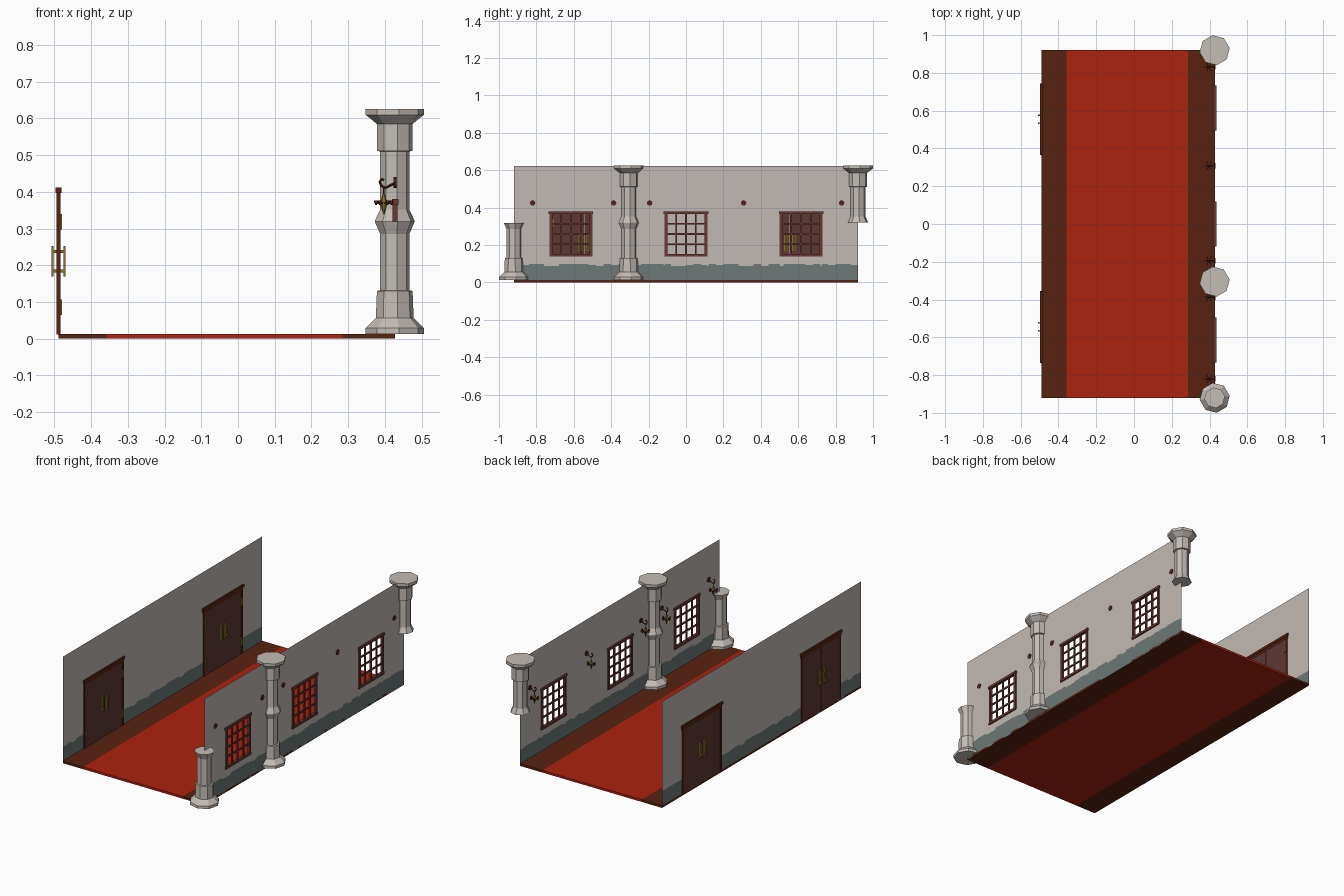
import bpy, bmesh, math, random
from mathutils import Matrix, Vector

if "Cube" in bpy.data.objects:
    bpy.data.objects.remove(bpy.data.objects["Cube"])

random.seed(4)


def mat(name, r, g, b):
    lin = lambda c: ((c / 255 + 0.055) / 1.055) ** 2.4 if c > 10 else c / 255 / 12.92
    m = bpy.data.materials.new(name)
    m.diffuse_color = (lin(r), lin(g), lin(b), 1)
    m.use_nodes = True
    m.node_tree.nodes["Principled BSDF"].inputs["Base Color"].default_value = m.diffuse_color
    return m


PLASTER = mat("plaster", 194, 185, 179)
STONE = mat("stone", 196, 188, 182)
DADO = mat("grey_green_dado", 108, 120, 118)
RED = mat("red_carpet", 172, 34, 15)
BOARD = mat("brown_floor", 87, 34, 15)
TRIM = mat("door_trim", 86, 34, 18)
LEAF = mat("door_wood", 92, 56, 52)
WINDOW = mat("window_wood", 104, 56, 50)
BRASS = mat("brass", 138, 116, 42)
IRON = mat("sconce_iron", 84, 36, 30)


def finish(name, bm, *mats):
    me = bpy.data.meshes.new(name)
    bm.to_mesh(me)
    bm.free()
    for m in mats:
        me.materials.append(m)
    ob = bpy.data.objects.new(name, me)
    bpy.context.collection.objects.link(ob)
    return ob


def box(bm, x0, x1, y0, y1, z0, z1):
    M = Matrix.Translation(((x0 + x1) / 2, (y0 + y1) / 2, (z0 + z1) / 2))
    bmesh.ops.create_cube(bm, size=1, matrix=M @ Matrix.Diagonal((x1 - x0, y1 - y0, z1 - z0, 1)))


def lathe(bm, cx, cy, profile, sides, turn=0.0):
    # stacked rings from (radius, z) pairs, capped at both ends
    rings = [[bm.verts.new((cx + r * math.cos(turn + i * math.tau / sides),
                            cy + r * math.sin(turn + i * math.tau / sides), z))
              for i in range(sides)] for r, z in profile]
    for a, b in zip(rings, rings[1:]):
        for i in range(sides):
            j = (i + 1) % sides
            bm.faces.new((a[i], a[j], b[j], b[i]))
    bm.faces.new(rings[0][::-1])
    bm.faces.new(rings[-1])


XL, XR, END, TOP = -0.489, 0.428, 0.92, 0.622
WIN_Y, WIN_Z, WIN_H = (-0.615, 0.0, 0.615), (0.147, 0.373), 0.112
DOOR_Y = (-0.545, 0.555)

# floor: carpet between two board strips
for name, a, b, m in (("left_boards", XL, -0.357, BOARD), ("carpet", -0.357, 0.286, RED),
                      ("right_boards", 0.286, XR, BOARD)):
    bm = bmesh.new()
    box(bm, a, b, -END, END, 0, 0.013)
    finish(name, bm, m)


# thin walls with a ragged painted dado and open windows
def wall(name, x, facing, windows):
    bm = bmesh.new()
    edges = [(y - WIN_H, y + WIN_H) for y in windows]
    ys = sorted({round(-END + i * 0.04, 4) for i in range(47)} | {round(e, 4) for p in edges for e in p})

    def quad(y0, y1, z0, z1, idx):
        vs = [bm.verts.new((x, y, z)) for y, z in ((y0, z0), (y1, z0), (y1, z1), (y0, z1))]
        bm.faces.new(vs if facing > 0 else vs[::-1]).material_index = idx

    for y0, y1 in zip(ys, ys[1:]):
        h = random.choice((0.088, 0.094, 0.098, 0.098))
        mid = (y0 + y1) / 2
        quad(y0, y1, 0, h, 1)
        if any(a < mid < b for a, b in edges):
            quad(y0, y1, h, WIN_Z[0], 0)
            quad(y0, y1, WIN_Z[1], TOP, 0)
        else:
            quad(y0, y1, h, TOP, 0)
    finish(name, bm, PLASTER, DADO)


wall("left_wall", XL, 1, ())
wall("right_wall", XR, -1, WIN_Y)

# windows: frame, head, sill and a grid of glazing bars
for n, cy in enumerate(WIN_Y):
    bm = bmesh.new()
    z0, z1 = 0.141, 0.374
    for s in (-1, 1):
        box(bm, 0.421, 0.435, *sorted((cy + s * 0.100, cy + s * 0.114)), z0, z1)
    box(bm, 0.419, 0.437, cy - 0.119, cy + 0.119, 0.366, 0.380)
    box(bm, 0.420, 0.436, cy - 0.116, cy + 0.116, 0.138, 0.152)
    for k in (-1, 0, 1):
        box(bm, 0.424, 0.432, cy + k * 0.052 - 0.0045, cy + k * 0.052 + 0.0045, z0, z1)
        zc = 0.259 + k * 0.055
        box(bm, 0.4245, 0.4315, cy - 0.105, cy + 0.105, zc - 0.0045, zc + 0.0045)
    finish(f"window_{n}", bm, WINDOW)

# double doors
for n, cy in enumerate(DOOR_Y):
    bm = bmesh.new()
    for s in (-1, 1):
        box(bm, XL - 0.005, XL + 0.005, *sorted((cy + s * 0.168, cy + s * 0.182)), 0.012, 0.395)
    box(bm, XL - 0.005, XL + 0.005, cy - 0.184, cy + 0.184, 0.382, 0.397)
    box(bm, XL - 0.008, XL + 0.008, cy - 0.190, cy + 0.190, 0.397, 0.412)
    finish(f"door_frame_{n}", bm, TRIM)
    leaf, brass = bmesh.new(), bmesh.new()
    for s in (-1, 1):
        box(leaf, XL - 0.0035, XL + 0.0035, *sorted((cy + s * 0.0015, cy + s * 0.168)), 0.012, 0.384)
        # hinges on the room side
        for z in (0.065, 0.298):
            box(brass, XL + 0.003, XL + 0.009, *sorted((cy + s * 0.160, cy + s * 0.174)), z, z + 0.042)
        # pull handles on both faces
        hy = cy + s * 0.021
        for f in (-1, 1):
            xs = lambda a, b: sorted((XL + f * a, XL + f * b))
            box(brass, *xs(0.003, 0.006), hy - 0.009, hy + 0.009, 0.168, 0.254)
            box(brass, *xs(0.014, 0.019), hy - 0.004, hy + 0.004, 0.170, 0.252)
            for z in (0.180, 0.234):
                box(brass, *xs(0.005, 0.015), hy - 0.003, hy + 0.003, z, z + 0.008)
    finish(f"door_leaves_{n}", leaf, LEAF)
    finish(f"door_brass_{n}", brass, BRASS)

# octagonal columns: lower half, full, upper half
LOWER = [(0.080, 0.013), (0.080, 0.029), (0.052, 0.056), (0.049, 0.130), (0.040, 0.132),
         (0.040, 0.285), (0.055, 0.319)]
UPPER = [(0.055, 0.321), (0.040, 0.352), (0.040, 0.510), (0.049, 0.512), (0.049, 0.585),
         (0.080, 0.610), (0.080, 0.626)]
for name, cy, prof in (("front_column", -0.92, LOWER), ("middle_column", -0.305, LOWER + UPPER),
                       ("back_column", 0.92, UPPER)):
    bm = bmesh.new()
    lathe(bm, 0.427, cy, prof, 8, math.radians(8))
    finish(name, bm, STONE)

# wall sconces: rosette, curled hook, hanging crown and brass drop
HOOK = [(0.428, 0.424), (0.415, 0.418), (0.402, 0.411), (0.391, 0.416), (0.386, 0.427),
        (0.391, 0.435), (0.398, 0.432)]
for n, cy in enumerate((-0.82, -0.387, -0.194, 0.308, 0.832)):
    bm = bmesh.new()
    bmesh.ops.create_cone(bm, cap_ends=True, segments=8, radius1=0.015, radius2=0.015, depth=0.008,
                          matrix=Matrix.Translation((0.428, cy, 0.425)) @ Matrix.Rotation(math.pi / 2, 4, 'Y'))
    # square tube swept along the hook path
    prev = None
    for i, (x, z) in enumerate(HOOK):
        a, b = HOOK[max(i - 1, 0)], HOOK[min(i + 1, len(HOOK) - 1)]
        t = Vector((b[0] - a[0], 0, b[1] - a[1])).normalized()
        u, v = Vector((-t.z, 0, t.x)) * 0.0035, Vector((0, 0.0035, 0))
        ring = [bm.verts.new(Vector((x, cy, z)) + d) for d in (u, v, -u, -v)]
        if prev:
            for k in range(4):
                bm.faces.new((prev[k], prev[(k + 1) % 4], ring[(k + 1) % 4], ring[k]))
        prev = ring
    bm.faces.new(prev)
    bmesh.ops.recalc_face_normals(bm, faces=bm.faces[:])
    cx = 0.397
    lathe(bm, cx, cy, [(0.002, 0.38), (0.002, 0.412)], 4)
    for k in range(6):
        ang = k * math.tau / 6
        M = Matrix.Translation((cx, cy, 0.370)) @ Matrix.Rotation(ang, 4, 'Z')
        bmesh.ops.create_cube(bm, size=1, matrix=M @ Matrix.Translation((0.011, 0, 0))
                              @ Matrix.Diagonal((0.022, 0.004, 0.005, 1)))
        lathe(bm, cx + 0.021 * math.cos(ang), cy + 0.021 * math.sin(ang),
              [(0.002, 0.364), (0.005, 0.372), (0.005, 0.377)], 6)
    finish(f"sconce_{n}", bm, IRON)
    bm = bmesh.new()
    lathe(bm, cx, cy, [(0.001, 0.338), (0.009, 0.365), (0.010, 0.372), (0.003, 0.394)], 6)
    finish(f"sconce_drop_{n}", bm, BRASS)
